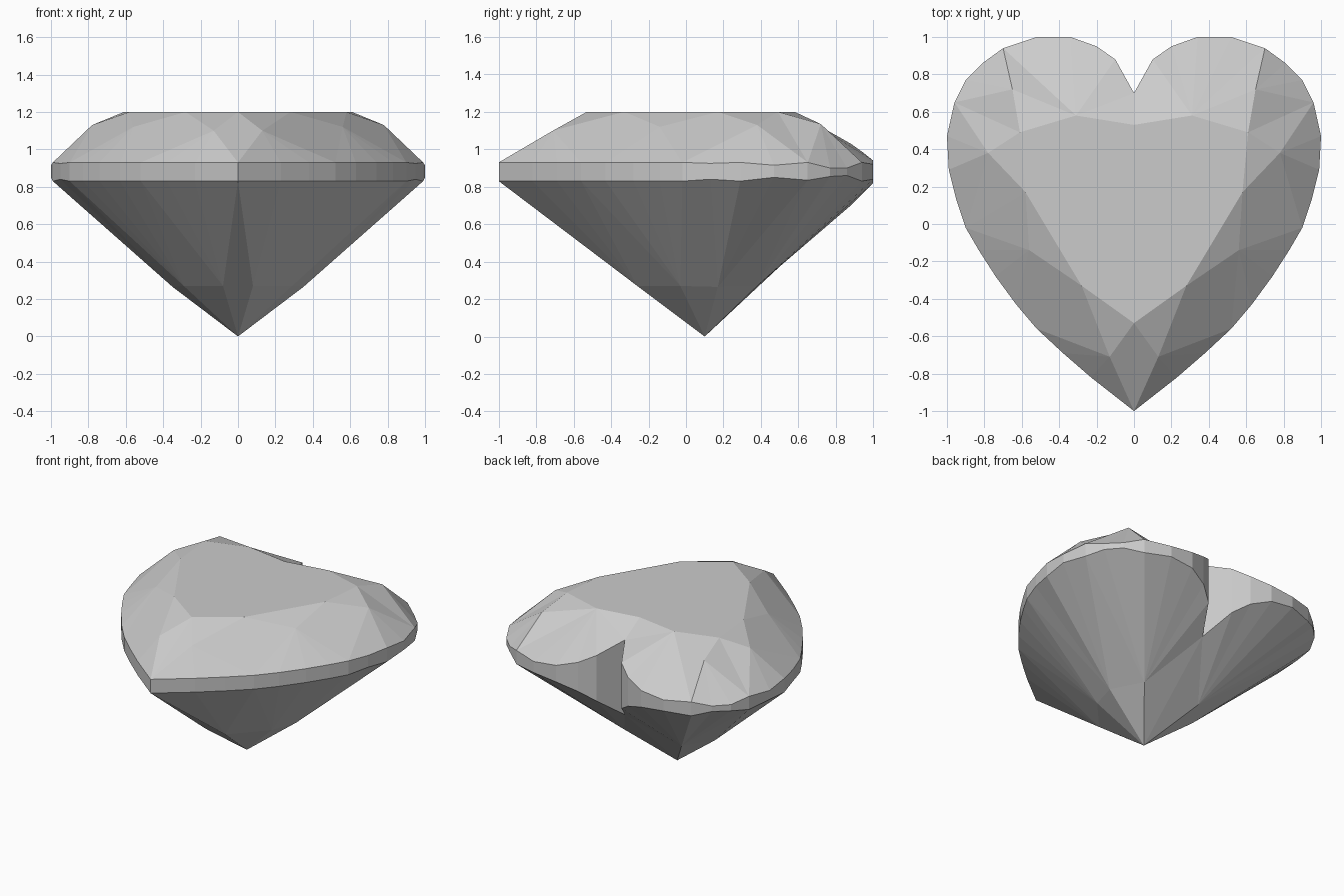
import bpy, bmesh

if "Cube" in bpy.data.objects:
    bpy.data.objects.remove(bpy.data.objects["Cube"])

# girdle outline of the right half, from cleft to front tip: x, y, top z, bottom z
girdle = [(0, .70, 1.10, .56), (.10, .88, 1.03, .70), (.20, .95, .98, .77), (.34, 1, .94, .82),
          (.52, 1, .92, .84), (.70, .94, .93, .83), (.81, .86, .90, .86), (.90, .77, .90, .855),
          (.96, .65, .93, .835), (1, .47, .915, .85), (.99, .29, .93, .83), (.95, .13, .925, .84),
          (.90, -.02, .93, .83), (.83, -.14, .93, .83), (.74, -.28, .93, .83), (.63, -.43, .93, .83),
          (.52, -.56, .93, .83), (.38, -.69, .93, .83), (.23, -.82, .93, .83), (0, -1, .93, .83)]
top = [(x, y, a) for x, y, a, b in girdle]
low = [(x, y, b) for x, y, a, b in girdle]

# flat table corners, crown facet points, pavilion facet points, bottom point
table = [(x, y, 1.2) for x, y in
         [(0, .53), (.31, .58), (.61, .49), (.58, .17), (.28, -.33), (0, -.53)]]
crown = [(.65, .72, 1.135), (.78, .38, 1.13), (.56, -.14, 1.12), (.13, -.71, 1.10)]
pavilion = [(.23, .38, .27), (.35, .17, .265), (.29, -.03, .27), (.08, -.26, .27)]
culet = (0, .10, 0)


def fans(chain, rim):
    """Triangles from a chain of (point, first, last) to the girdle rim."""
    out = []
    for k, (p, i, j) in enumerate(chain):
        out += [(p, rim[n], rim[n + 1]) for n in range(i, j)]
        if k + 1 < len(chain):
            out.append((p, rim[j], chain[k + 1][0]))
    return out


stops = [5, 8, 12, 16, 19]
faces = [tuple(table), (table[0], table[1], top[0])]
# crown
chain = [(table[1], 0, 5)]
for k in range(4):
    chain += [(crown[k], stops[k], stops[k + 1]), (table[k + 2], stops[k + 1], stops[k + 1])]
    faces.append((table[k + 1], crown[k], table[k + 2]))
faces += fans(chain, top)
# girdle band and cleft walls
faces += [(top[n], top[n + 1], low[n + 1], low[n]) for n in range(19)]
# pavilion
starts = [0, 8, 12, 16]
faces += fans([(pavilion[k], starts[k], stops[k + 1]) for k in range(4)], low)
faces += [(culet, pavilion[k], pavilion[k + 1]) for k in range(3)]
faces += [(culet, pavilion[0], low[0]), (culet, pavilion[3], low[19])]

# both halves, welded along the centre line
bm = bmesh.new()
for side in (1, -1):
    for f in faces:
        bm.faces.new([bm.verts.new((side * x, y, z)) for x, y, z in f])
bmesh.ops.remove_doubles(bm, verts=bm.verts, dist=1e-4)
bmesh.ops.recalc_face_normals(bm, faces=bm.faces)
mesh = bpy.data.meshes.new("heart_gem")
bm.to_mesh(mesh)
bm.free()
bpy.context.collection.objects.link(bpy.data.objects.new("heart_gem", mesh))
